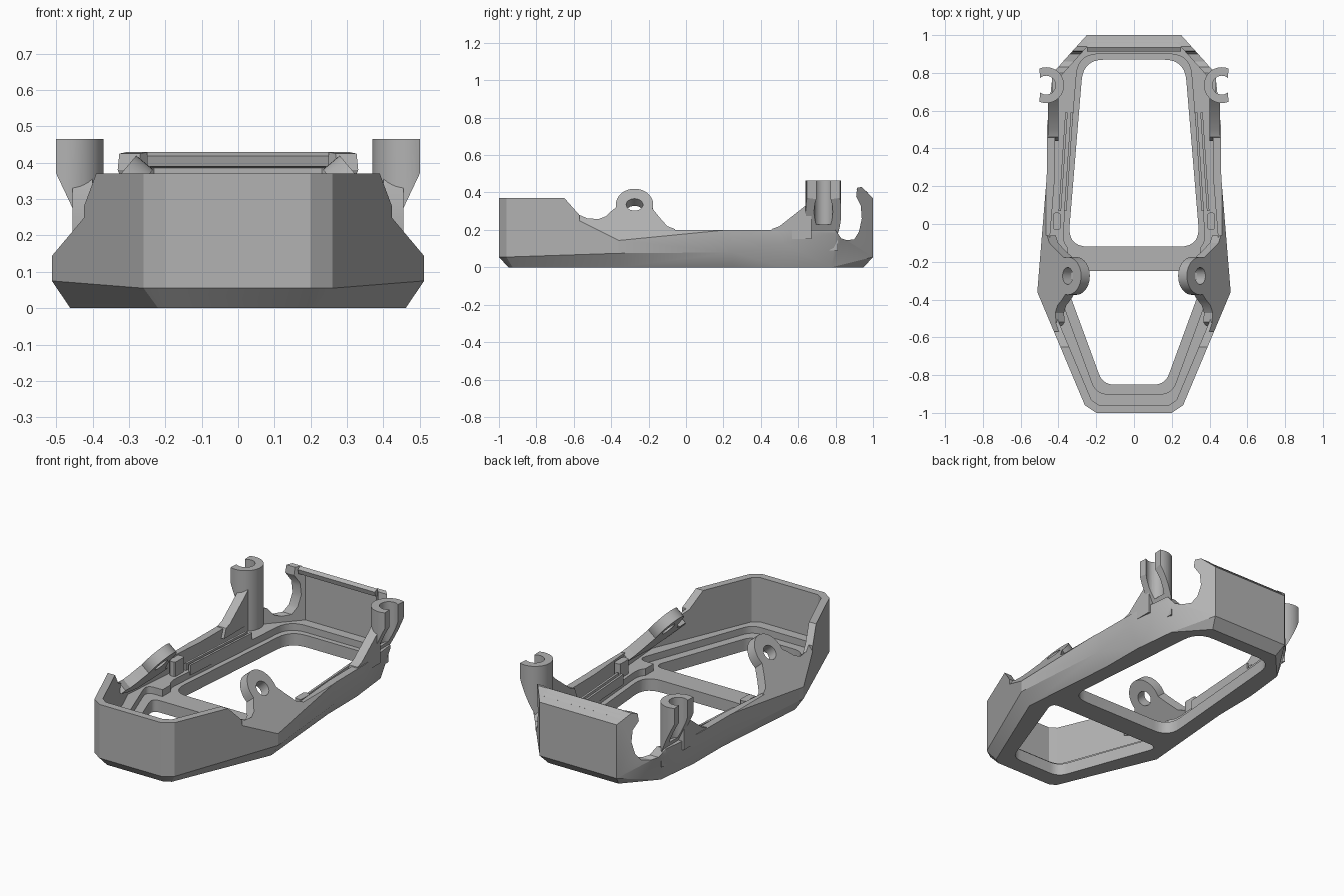
import bpy, bmesh, math
from mathutils import Vector

if "Cube" in bpy.data.objects:
    bpy.data.objects.remove(bpy.data.objects["Cube"], do_unlink=True)

GREY = (0.45, 0.45, 0.45, 1)
mat = bpy.data.materials.new("matte grey")
mat.use_nodes = True
mat.diffuse_color = GREY
bsdf = mat.node_tree.nodes["Principled BSDF"]
bsdf.inputs["Base Color"].default_value = GREY
bsdf.inputs["Roughness"].default_value = 0.7


def loft(name, rings):
    """Closed solid through rings of equal length."""
    bm = bmesh.new()
    loops = [[bm.verts.new(p) for p in ring] for ring in rings]
    n = len(loops[0])
    for a, b in zip(loops, loops[1:]):
        for i in range(n):
            j = (i + 1) % n
            bm.faces.new((a[i], a[j], b[j], b[i]))
    bm.faces.new(loops[0][::-1])
    bm.faces.new(loops[-1])
    bmesh.ops.recalc_face_normals(bm, faces=bm.faces)
    bent = [f for f in bm.faces if len(f.verts) == 4]
    bmesh.ops.triangulate(bm, faces=bent)
    mesh = bpy.data.meshes.new(name)
    bm.to_mesh(mesh)
    bm.free()
    mesh.materials.append(mat)
    obj = bpy.data.objects.new(name, mesh)
    bpy.context.collection.objects.link(obj)
    return obj


def prism(name, points, push):
    return loft(name, [points, [Vector(p) + Vector(push) for p in points]])


def plate(name, outline, z0, z1):
    return prism(name, [(x, y, z0) for x, y in outline], (0, 0, z1 - z0))


def select(obj):
    bpy.ops.object.select_all(action='DESELECT')
    obj.select_set(True)
    bpy.context.view_layer.objects.active = obj


def boolean(obj, tool, operation='DIFFERENCE'):
    tool.hide_render = True
    mod = obj.modifiers.new("cut", 'BOOLEAN')
    mod.operation = operation
    mod.solver = 'EXACT'
    mod.object = tool
    select(obj)
    bpy.ops.object.modifier_apply(modifier=mod.name)
    bpy.data.objects.remove(tool, do_unlink=True)


def mirrored(half):
    """Full outline from its +x half, listed front to back."""
    return half + [(-x, y) for x, y in reversed(half)]


def offset(outline, d):
    """Move a counter-clockwise outline outward by d."""
    pts = [Vector(p) for p in outline]
    result = []
    for i, p in enumerate(pts):
        a = (p - pts[i - 1]).normalized()
        b = (pts[(i + 1) % len(pts)] - p).normalized()
        n1, n2 = Vector((a.y, -a.x)), Vector((b.y, -b.x))
        result.append(tuple(p + (n1 + n2) * d / (1 + n1.dot(n2))))
    return result


def rounded(outline, r, steps=7):
    pts = [Vector(p) for p in outline]
    result = []
    for i, p in enumerate(pts):
        a = p + (pts[i - 1] - p).normalized() * r
        b = p + (pts[(i + 1) % len(pts)] - p).normalized() * r
        for k in range(steps + 1):
            t = k / steps
            result.append(tuple(a * (1 - t) ** 2 + p * 2 * t * (1 - t) + b * t * t))
    return result


def arc(cx, cy, rx, ry, start, end, steps):
    angles = [math.radians(start + (end - start) * k / steps) for k in range(steps + 1)]
    return [(cx + rx * math.cos(a), cy + ry * math.sin(a)) for a in angles]


# Hull: chamfered tray whose lower bevel grows taller toward the rear
half = [(.20, -1), (.26, -.96), (.512, -.36), (.462, .25), (.46, .52), (.43, .80), (.25, 1)]
bevel = [.055, .055, .075, .08, .13, .18, .055]
outer = mirrored(half)
heights = bevel + bevel[::-1]
hull = loft("hull", [
    [(x, y, 0) for x, y in offset(outer, -.05)],
    [(x, y, z) for (x, y), z in zip(outer, heights)],
    [(x, y, .5) for x, y in outer]])

# Side silhouette of the walls
skyline = [(-1.1, -.1), (-1.1, .37), (-.65, .37), (-.57, .28), (-.5, .25), (-.42, .2),
           (.8, .2), (.83, .155), (.86, .145), (.9, .15), (.925, .19), (.94, .26),
           (.935, .33), (.91, .38), (.915, .425), (.94, .43), (1, .37), (1.1, .27), (1.1, -.1)]
boolean(hull, prism("skyline", [(-.7, y, z) for y, z in skyline], (1.4, 0, 0)), 'INTERSECT')

# Cavity, stepped floor, crossbar recess and the two floor openings
front_hole = mirrored([(.165, -.85), (.385, -.25)])
rear_hole = mirrored([(.35, -.12), (.268, .87)])
boolean(hull, plate("cavity", offset(outer, -.043), .11, .6))
for hole, step, r in ((front_hole, .05, .06), (rear_hole, .03, .11)):
    boolean(hull, plate("floor_step", rounded(offset(hole, step), r), .07, .3))
boolean(hull, plate("bar_step", mirrored([(.35, -.28), (.35, -.1)]), .07, .3))
for hole, r in ((front_hole, .06), (rear_hole, .11)):
    boolean(hull, plate("opening", rounded(hole, r), -.1, .3))


def slope_x(z):
    """Outer x of the inclined shoulder plane at height z."""
    return .515 - (z - .14) * .84


parts = [hull]

# Inward lip along the top of the rear wall
lip = [(.955, .385), (.92, .39), (.912, .418), (.935, .43), (.975, .398)]
parts.append(prism("rear_lip", [(-.25, y, z) for y, z in lip], (.5, 0, 0)))

for side, s in (("left", 1), ("right", -1)):
    # Sloped shoulder on the hull
    wedge = [(slope_x(.11), .11), (slope_x(.42), .42), (.28, .6), (.8, .6), (.8, .11)]
    boolean(hull, prism("shoulder_cut", [(s * x, -.57, z) for x, z in wedge], (0, 1.1, 0)))

    # Tilted ear with a through hole
    inward = Vector((-.766 * s, 0, -.643))
    ear_outline = ([(-.3, .17), (-.06, .195), (-.06, .205), (-.1, .22), (-.14, .265)]
                   + arc(-.275, .335, .1, .085, -15, 190, 20)
                   + [(-.4, .3), (-.43, .272), (-.47, .257), (-.52, .262), (-.54, .245), (-.42, .2)])
    ear = prism(side + "_ear", [(s * slope_x(z), y, z) for y, z in ear_outline], inward * .06)
    eye = arc(-.275, .335, .045, .032, 0, 345, 23)
    bore = [Vector((s * slope_x(z), y, z)) - inward * .05 for y, z in eye]
    boolean(ear, prism("ear_bore", bore, inward * .2))

    # Open clip post: solid foot below, C-shaped tube above
    shell = arc(.465, .735, .095, .095, 68, 292, 28)
    tube = shell + arc(.465, .735, .05, .05, 310, 50, 20)
    cut = [(.5, .37), (.41, .18), (.41, 0), (.7, 0), (.7, .37)]
    for label, outline, z0, z1 in (("_post_foot", shell, .09, .23), ("_post", tube, .22, .465)):
        post = plate(side + label, [(s * x, y) for x, y in outline], z0, z1)
        boolean(post, prism("post_taper", [(s * x, .5, z) for x, z in cut], (0, .5, 0)))
        parts.append(post)

    # Gusset leaning against the post
    gusset = [(.44, .15), (.46, .205), (.5, .22), (.64, .33), (.67, .36), (.67, .15)]
    parts.append(prism(side + "_gusset", [(s * .4, y, z) for y, z in gusset], (s * .055, 0, 0)))

    # Twin guide strips on the floor and the small cleat at their front
    for k, x in enumerate((.357, .386)):
        strip = [(x, .07), (x + .013, .07), (x - .022, .59), (x - .035, .59)]
        parts.append(plate(f"{side}_guide_strip_{k + 1}", [(s * a, b) for a, b in strip], .09, .15))
    cleat = [(.388, -.03), (.43, -.03), (.43, .06), (.388, .06)]
    parts.append(plate(side + "_cleat", [(s * a, b) for a, b in rounded(cleat, .015, 3)], .09, .195))
    parts.append(ear)

for obj in parts:
    select(obj)
    bpy.ops.object.shade_smooth_by_angle(angle=math.radians(25))
